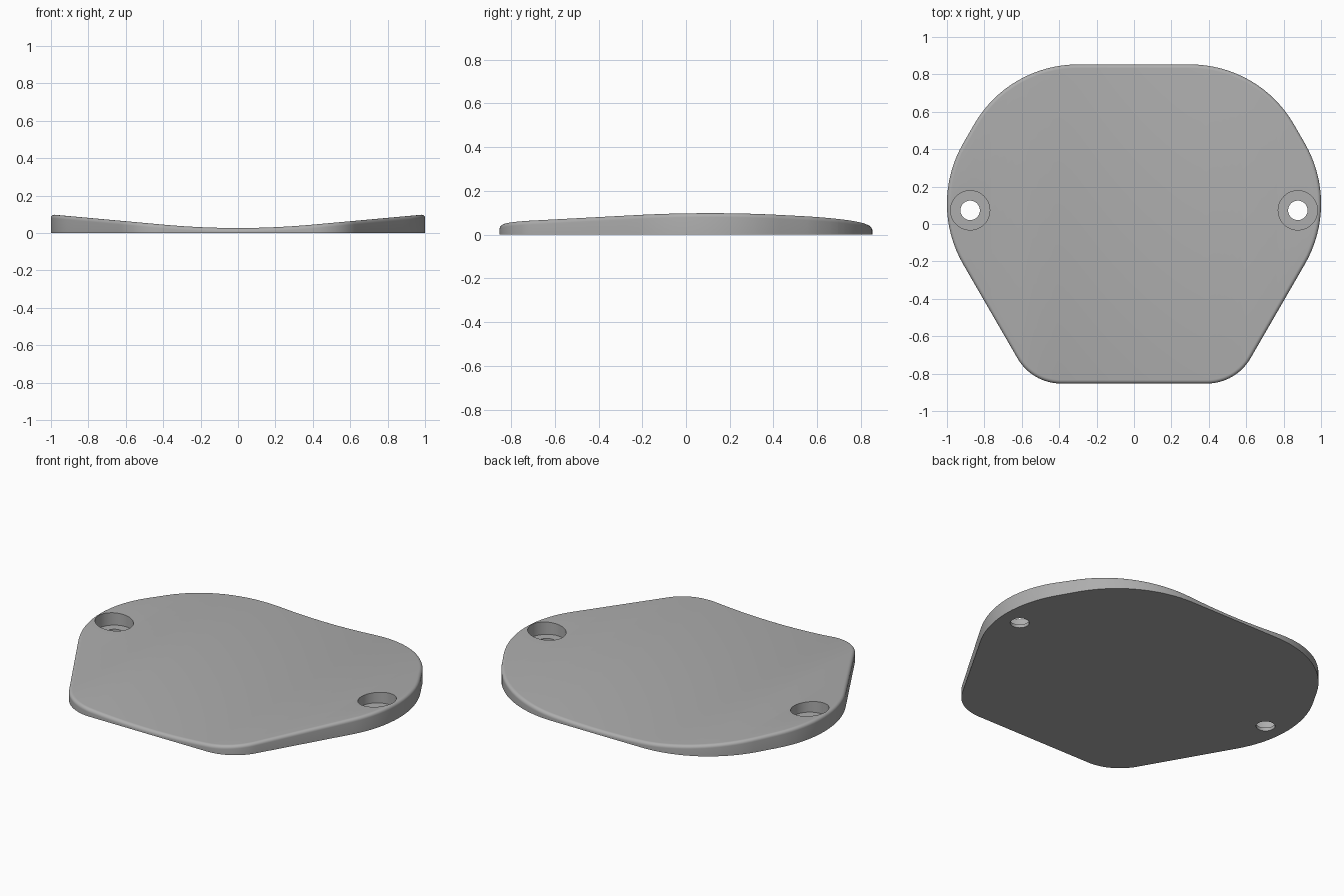
import bpy, bmesh, math
from mathutils import Vector

if "Cube" in bpy.data.objects:
    bpy.data.objects.remove(bpy.data.objects["Cube"])

FILLET = 0.02
# Right-hand corners, front to back: position, rounding radius, start angle
CORNERS = [((0.545, -0.853), 0.27, -90), ((1.1, 0.108), 0.645, -30), ((0.67, 0.853), 0.64, 30)]


def outline(inset):
    """Rounded six-sided outline, shrunk evenly by the inset."""
    half = []
    for pos, radius, start in CORNERS:
        mid = math.radians(start + 30)
        centre = Vector(pos) - Vector((math.cos(mid), math.sin(mid))) * radius / math.cos(math.pi / 6)
        for i in range(17):
            a = math.radians(start + 60 * i / 16)
            half.append(centre + Vector((math.cos(a), math.sin(a))) * (radius - inset))
    return half + [Vector((-p.x, p.y)) for p in reversed(half)]


def top_height(x):
    """Dished centre running into straight slopes at the sides."""
    bend, slope, low = 0.4, 0.091, 0.027
    x = abs(x)
    return low + (slope * x * x / (2 * bend) if x < bend else slope * (x - bend / 2))


# Plate: wall, rounded top edge and cap, then bent to the top profile
bm = bmesh.new()
levels = [(0, -1)]
for i in range(7):
    a = math.pi / 2 * i / 6
    levels.append((FILLET * (1 - math.cos(a)), FILLET * (math.sin(a) - 1)))
rings = [[bm.verts.new((p.x, p.y, z)) for p in outline(inset)] for inset, z in levels]
for low, high in zip(rings, rings[1:]):
    for i in range(len(low)):
        j = (i + 1) % len(low)
        bm.faces.new((low[i], low[j], high[j], high[i]))
bm.faces.new(rings[-1])
bm.faces.new(rings[0][::-1])
for i in range(-24, 25):
    bmesh.ops.bisect_plane(bm, geom=bm.verts[:] + bm.edges[:] + bm.faces[:], dist=1e-5,
                           plane_co=(i / 25, 0, 0), plane_no=(1, 0, 0))
for v in bm.verts:
    v.co.z = 0 if v.co.z < -0.5 else top_height(v.co.x) + v.co.z
bmesh.ops.recalc_face_normals(bm, faces=bm.faces[:])
mesh = bpy.data.meshes.new("cover_plate")
bm.to_mesh(mesh)
bm.free()
plate = bpy.data.objects.new("cover_plate", mesh)
bpy.context.collection.objects.link(plate)

# Plain grey
grey = bpy.data.materials.new("plain_grey")
colour = (0.42, 0.42, 0.42, 1)
grey.use_nodes = True
grey.diffuse_color = colour
grey.node_tree.nodes["Principled BSDF"].inputs["Base Color"].default_value = colour
mesh.materials.append(grey)


def bore(x, y, radius, bottom):
    """Cut a round hole down to the given height."""
    bpy.ops.mesh.primitive_cylinder_add(vertices=48, radius=radius, depth=0.4,
                                        location=(x, y, bottom + 0.2))
    cutter = bpy.context.object
    cutter.name = "hole_cutter"
    cutter.hide_render = True
    cutter.data.materials.append(grey)
    mod = plate.modifiers.new("bore", "BOOLEAN")
    mod.operation, mod.solver, mod.object = "DIFFERENCE", "EXACT", cutter
    bpy.context.view_layer.objects.active = plate
    bpy.ops.object.modifier_apply(modifier=mod.name)
    bpy.data.objects.remove(cutter)


# Counterbored screw holes
for side in (-1, 1):
    bore(side * 0.876, 0.073, 0.105, 0.02)
    bore(side * 0.876, 0.073, 0.052, -0.1)

bpy.ops.object.select_all(action="DESELECT")
plate.select_set(True)
bpy.context.view_layer.objects.active = plate
bpy.ops.object.shade_smooth_by_angle(angle=math.radians(35))
